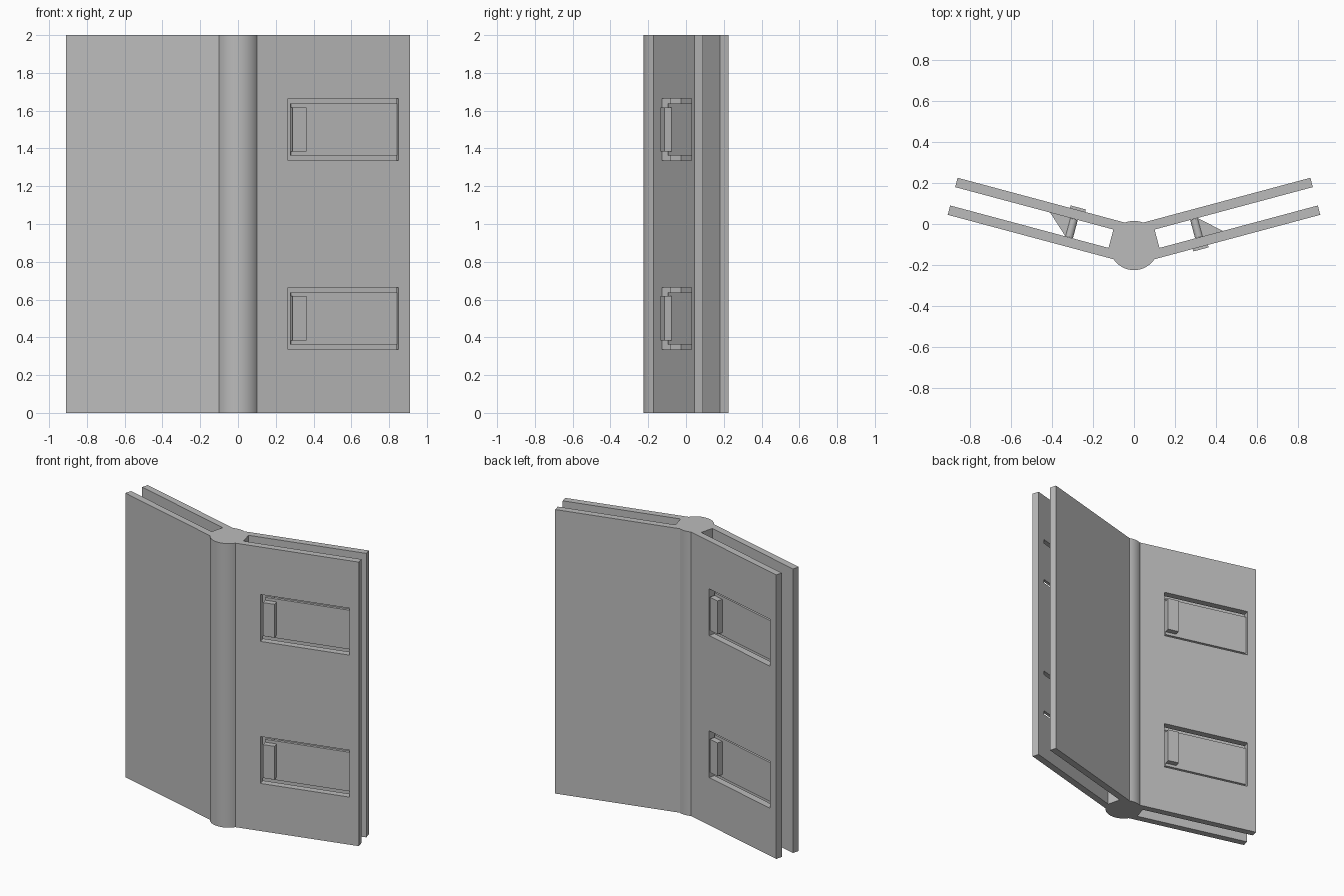
import bpy, bmesh, math

cube = bpy.data.objects.get("Cube")
if cube:
    bpy.data.objects.remove(cube)

GREY = (0.5, 0.5, 0.5, 1.0)
mat = bpy.data.materials.new("light grey plastic")
mat.use_nodes = True
mat.diffuse_color = GREY
mat.node_tree.nodes["Principled BSDF"].inputs["Base Color"].default_value = GREY

S, C = math.sin(math.radians(15)), math.cos(math.radians(15))
HEIGHT = 2.0
MID = -0.0985                  # centre line of each wing, across its thickness
OUTER, INNER = 0.0935, 0.0465  # plate faces, measured from the centre line
ROOT, TIP = 0.09, 0.89         # slot bottom and wing end, along the wing
RADIUS, CENTRE_Y = 0.12, -0.105


def place(u, w, side):
    """Wing coordinates to x, y; w points to the windowed face of that wing."""
    v = MID - side * w
    return side * (u * C - v * S), u * S + v * C


def finish(name, bm):
    bmesh.ops.recalc_face_normals(bm, faces=bm.faces)
    mesh = bpy.data.meshes.new(name)
    bm.to_mesh(mesh)
    bm.free()
    mesh.materials.append(mat)
    ob = bpy.data.objects.new(name, mesh)
    bpy.context.collection.objects.link(ob)
    return ob


def prism(name, outline, z0, z1):
    bm = bmesh.new()
    face = bm.faces.new([bm.verts.new((x, y, z0)) for x, y in outline])
    top = bmesh.ops.extrude_face_region(bm, geom=[face])["geom"]
    for v in top:
        if isinstance(v, bmesh.types.BMVert):
            v.co.z = z1
    return finish(name, bm)


def wing_block(name, side, u0, u1, w0, w1, z, half):
    corners = [(u0, w0), (u1, w0), (u1, w1), (u0, w1)]
    return prism(name, [place(u, w, side) for u, w in corners], z - half, z + half)


def arc(start, end, steps=20):
    """Points of the round spine strictly between two outline points."""
    a, b = (math.atan2(p[1] - CENTRE_Y, p[0]) for p in (start, end))
    angles = [a + (b - a) * i / steps for i in range(1, steps)]
    return [(RADIUS * math.cos(t), CENTRE_Y + RADIUS * math.sin(t)) for t in angles]


def joint(w):
    """Where a plate face runs into the round spine."""
    v = MID - w
    u = CENTRE_Y * S + math.sqrt(RADIUS ** 2 - (v - CENTRE_Y * C) ** 2)
    return place(u, w, 1)


# Spine and two slotted wings as one extruded profile
right = [joint(OUTER)]
right += [place(u, w, 1) for u, w in (
    (TIP, OUTER), (TIP, INNER), (ROOT, INNER),
    (ROOT, -INNER), (TIP, -INNER), (TIP, -OUTER))]
right.append(joint(-OUTER))
left = [(-x, y) for x, y in reversed(right)]
outline = right + arc(right[-1], left[0]) + left + arc(left[-1], right[0])
body = prism("corner_body", outline, 0, HEIGHT)

# Windows: front plate of the left wing, back plate of the right wing
WIN_START, WIN_END = 0.223, 0.8285
cutters = []
for side in (1, -1):
    for z in (0.5, 1.5):
        cutter = wing_block("window_cutter", side, WIN_START, WIN_END, 0.01, 0.15, z, 0.165)
        cutter.hide_render = True
        mod = body.modifiers.new("window", "BOOLEAN")
        mod.operation = "DIFFERENCE"
        mod.solver = "EXACT"
        mod.object = cutter
        cutters.append(cutter)
graph = bpy.context.evaluated_depsgraph_get()
cut_mesh = bpy.data.meshes.new_from_object(body.evaluated_get(graph))
body.modifiers.clear()
body.data = cut_mesh
for cutter in cutters:
    bpy.data.objects.remove(cutter)


def pin(name, side, u, z):
    """Round peg from the tongue to the opposite plate."""
    bm = bmesh.new()
    bmesh.ops.create_cone(bm, cap_ends=True, segments=24, radius1=0.02,
                          radius2=0.02, depth=2 * INNER - 0.002)
    for v in bm.verts:
        a, b, w = v.co
        v.co = (*place(u + a, w, side), z + b)
    return finish(name, bm)


# Spring clips: tongue, finger pad, pins and gussets
smooth = [body]
for side, label in ((1, "left"), (-1, "right")):
    for z, level in ((0.5, "lower"), (1.5, "upper")):
        tag = f"{label}_{level}"
        wing_block(f"tongue_{tag}", side, 0.245, WIN_END, INNER, 0.0665, z, 0.1375)
        wing_block(f"finger_pad_{tag}", side, 0.245, 0.322, 0.0665, 0.106, z, 0.1175)
        for dz in (-0.09, 0.09):
            smooth.append(pin(f"pin_{tag}", side, 0.29, z + dz))
            rib = [place(u, w, side) for u, w in
                   ((0.29, INNER), (0.41, INNER), (0.31, -INNER + 0.002), (0.29, -INNER + 0.002))]
            prism(f"gusset_{tag}", rib, z + dz - 0.01, z + dz + 0.01)

# Soft shading on the round parts
bpy.ops.object.select_all(action="DESELECT")
for ob in smooth:
    ob.select_set(True)
bpy.context.view_layer.objects.active = body
bpy.ops.object.shade_smooth_by_angle(angle=math.radians(25))
